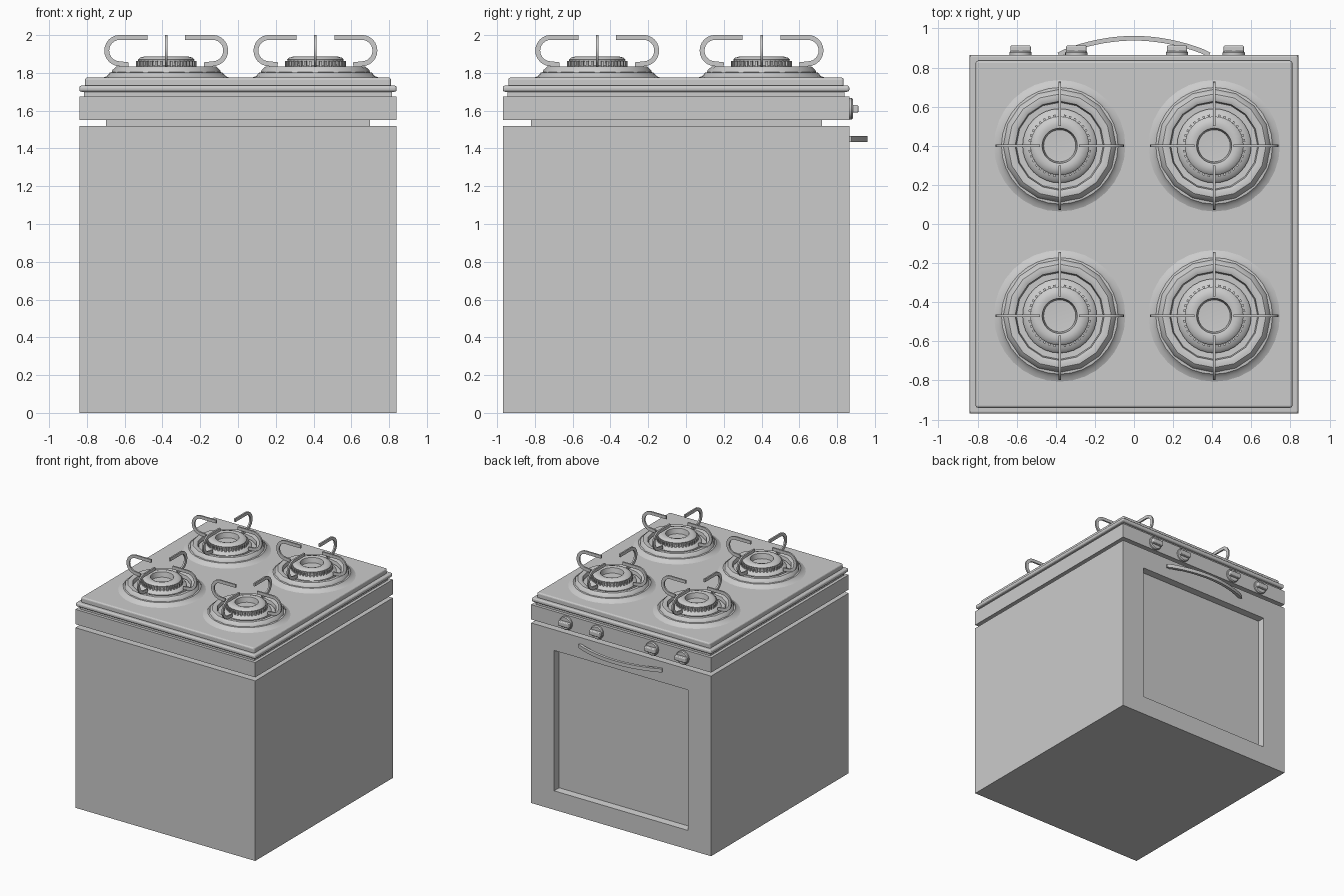
import bpy, bmesh
from math import sin, cos, pi, radians
from mathutils import Vector, Matrix

if "Cube" in bpy.data.objects:
    bpy.data.objects.remove(bpy.data.objects["Cube"])


def finish(name, bm, smooth=None):
    bmesh.ops.recalc_face_normals(bm, faces=bm.faces)
    me = bpy.data.meshes.new(name)
    bm.to_mesh(me)
    bm.free()
    ob = bpy.data.objects.new(name, me)
    bpy.context.collection.objects.link(ob)
    if smooth:
        bpy.ops.object.select_all(action='DESELECT')
        bpy.context.view_layer.objects.active = ob
        ob.select_set(True)
        bpy.ops.object.shade_smooth_by_angle(angle=radians(smooth))
    return ob


def add_box(bm, lo, hi, matrix=Matrix()):
    lo, hi = Vector(lo), Vector(hi)
    m = matrix @ Matrix.Translation((lo + hi) / 2) @ Matrix.Diagonal((*(hi - lo), 1))
    return bmesh.ops.create_cube(bm, size=1, matrix=m)


def box(name, lo, hi, bevel=0):
    bm = bmesh.new()
    add_box(bm, lo, hi)
    ob = finish(name, bm)
    if bevel:
        mod = ob.modifiers.new("bevel", 'BEVEL')
        mod.width, mod.segments = bevel, 3
    return ob


def add_lathe(bm, profile, n, matrix):
    # spin an (r, z) profile about the local z axis
    rings = []
    for r, z in profile:
        if r == 0:
            rings.append([bm.verts.new(matrix @ Vector((0, 0, z)))] * n)
        else:
            rings.append([bm.verts.new(matrix @ Vector((r * cos(2 * pi * i / n), r * sin(2 * pi * i / n), z)))
                          for i in range(n)])
    for a, b in zip(rings, rings[1:]):
        for i in range(n):
            j = (i + 1) % n
            bm.faces.new(dict.fromkeys((a[i], a[j], b[j], b[i])))


def add_band(bm, path, depth, thick, matrix):
    # sweep a rectangle along a path lying in the local xy plane
    pts = [Vector(p) for p in path]
    secs = []
    for i, p in enumerate(pts):
        t = (pts[min(i + 1, len(pts) - 1)] - pts[max(i - 1, 0)]).normalized()
        nrm = Vector((-t.y, t.x)) * depth / 2
        secs.append([bm.verts.new(matrix @ Vector((*(p + s * nrm), h * thick / 2)))
                     for s, h in ((1, 1), (-1, 1), (-1, -1), (1, -1))])
    for a, b in zip(secs, secs[1:]):
        for i in range(4):
            bm.faces.new((a[i], a[i - 1], b[i - 1], b[i]))
    bm.faces.new(secs[0])
    bm.faces.new(secs[-1])


Y0, Y1, X = -0.97, 0.865, 0.84

# Oven body with the recessed door window on the +y side
bm = bmesh.new()
add_box(bm, (-X, Y0, 0), (X, Y1, 1.52))
bm.normal_update()
back = next(f for f in bm.faces if f.normal.y > 0.9)
bmesh.ops.inset_region(bm, faces=[back], thickness=0.1)
for v in back.verts:
    v.co.x = 0.625 if v.co.x > 0 else -0.625
    v.co.z = 1.345 if v.co.z > 0.7 else 0.16
bmesh.ops.inset_region(bm, faces=[back], thickness=0.01)
for v in back.verts:
    v.co.y = Y1 - 0.055
finish("oven_body", bm)

# Stacked upper layers
box("neck", (-0.7, -0.82, 1.51), (0.7, 0.72, 1.56))
box("control_panel", (-X, Y0, 1.55), (X, Y1, 1.675))
box("spacer", (-0.815, Y0 + 0.025, 1.67), (0.815, Y1 - 0.025, 1.705))
box("top_lip", (-X, Y0, 1.70), (X, Y1, 1.733), 0.012)
box("cooktop", (-0.81, Y0 + 0.03, 1.725), (0.81, Y1 - 0.03, 1.775), 0.012)

# Four burners
arc = [(0.245 + 0.07 * cos(a), 1.918 + 0.07 * sin(a)) for a in (pi / 2 - pi * k / 12 for k in range(13))]
arm = [(0.1, 1.988)] + arc + [(0.2, 1.843)]
for cx in (-0.38, 0.41):
    for cy in (-0.47, 0.4):
        base = Matrix.Translation((cx, cy, 0))
        bm = bmesh.new()
        add_lathe(bm, [(0.345, 1.772), (0.315, 1.782), (0.298, 1.802), (0.275, 1.805), (0.265, 1.795),
                       (0.2, 1.79), (0, 1.79)], 32, base)
        finish("burner_mound", bm, 40)
        bm = bmesh.new()
        add_lathe(bm, [(0.29, 1.8), (0.285, 1.815), (0.265, 1.833), (0.245, 1.835),
                       (0.228, 1.828), (0.222, 1.8), (0.29, 1.8)], 16, base)
        finish("grate_ring", bm, 35)
        bm = bmesh.new()
        add_lathe(bm, [(0.19, 1.785), (0.19, 1.815), (0.177, 1.83), (0.16, 1.835), (0.15, 1.84), (0.148, 1.866),
                       (0.15, 1.87), (0.14, 1.88), (0.112, 1.888), (0.09, 1.882), (0.082, 1.84),
                       (0, 1.835)], 32, base)
        finish("burner_head", bm, 35)
        # flame port teeth
        bm = bmesh.new()
        for k in range(36):
            add_box(bm, (0.14, -0.006, 1.835), (0.161, 0.006, 1.862), base @ Matrix.Rotation(k * pi / 18, 4, 'Z'))
        finish("burner_teeth", bm)
        # pan support arms
        bm = bmesh.new()
        for k in range(4):
            add_band(bm, arm, 0.026, 0.013,
                     base @ Matrix.Rotation(k * pi / 2, 4, 'Z') @ Matrix.Rotation(pi / 2, 4, 'X'))
        finish("pan_supports", bm, 35)

# Control knobs
for kx in (-0.58, -0.295, 0.22, 0.51):
    m = Matrix.Translation((kx, Y1, 1.61)) @ Matrix.Rotation(-pi / 2, 4, 'X')
    bm = bmesh.new()
    add_lathe(bm, [(0, -0.005), (0.057, -0.005), (0.057, 0.012), (0.05, 0.02), (0, 0.02)], 24, m)
    finish("knob_base", bm, 35)
    g = box("knob_grip", (kx - 0.052, Y1 + 0.015, 1.59), (kx + 0.052, Y1 + 0.048, 1.63), 0.008)

# Bowed door handle
bm = bmesh.new()
bow = [(-0.385 + 0.77 * t, Y1 + 0.085 * sin(pi * t) ** 0.8) for t in (k / 20 for k in range(21))]
add_band(bm, bow, 0.024, 0.03, Matrix.Translation((0, 0, 1.45)))
finish("door_handle", bm, 35)
